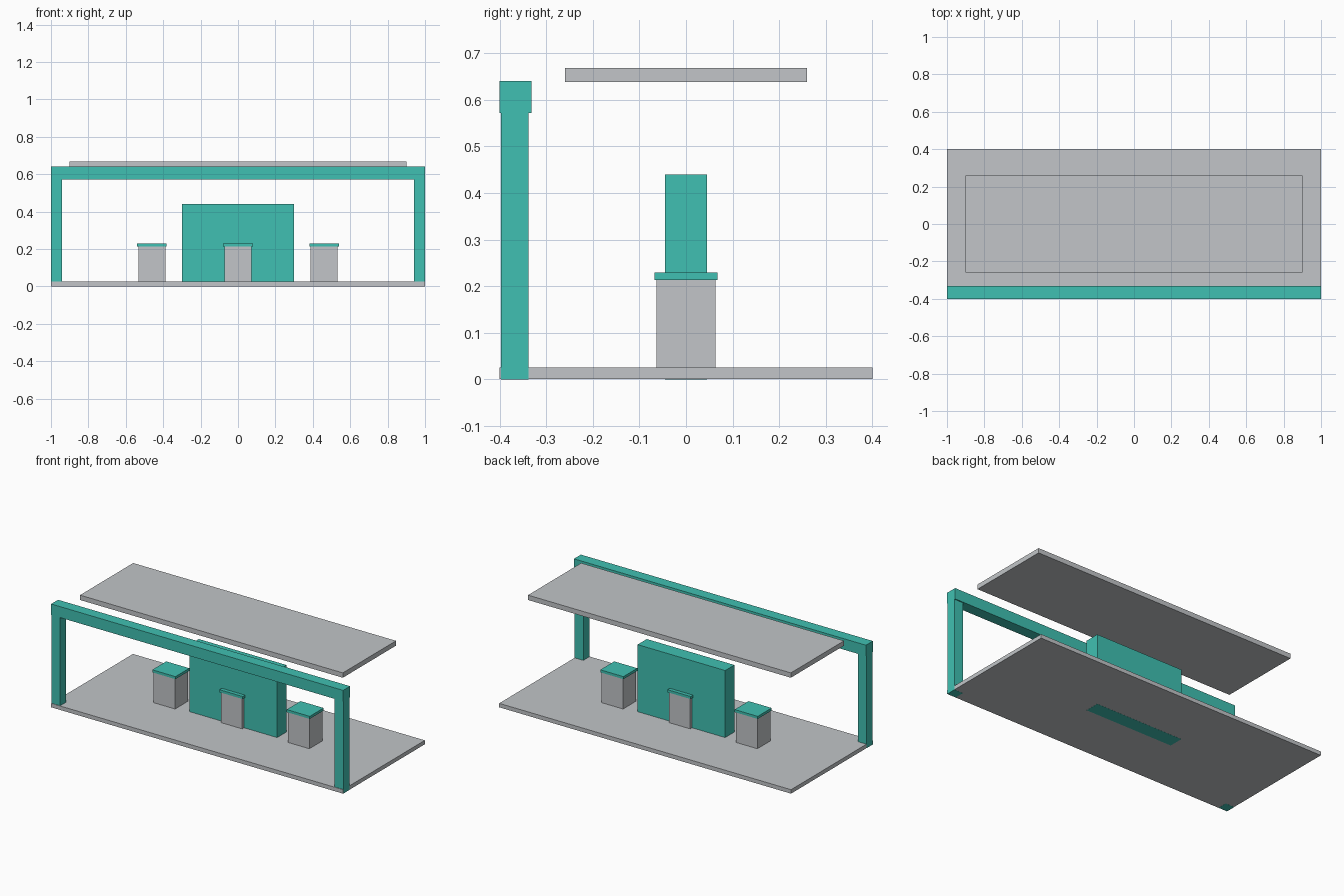
import bpy
import bmesh

if "Cube" in bpy.data.objects:
    bpy.data.objects.remove(bpy.data.objects["Cube"])


def material(name, rgb):
    m = bpy.data.materials.new(name)
    m.diffuse_color = (*rgb, 1.0)
    m.use_nodes = True
    m.node_tree.nodes["Principled BSDF"].inputs["Base Color"].default_value = m.diffuse_color
    return m


teal = material("teal", (0.051, 0.53, 0.445))
grey = material("light grey", (0.539, 0.558, 0.578))


def box(name, mat, x, y, z):
    """Box from (min, max) ranges on each axis."""
    bm = bmesh.new()
    bmesh.ops.create_cube(bm, size=1.0)
    for v in bm.verts:
        for i, (lo, hi) in enumerate((x, y, z)):
            v.co[i] = lo if v.co[i] < 0 else hi
    me = bpy.data.meshes.new(name)
    bm.to_mesh(me)
    bm.free()
    me.materials.append(mat)
    ob = bpy.data.objects.new(name, me)
    bpy.context.collection.objects.link(ob)
    return ob


# Ground slab, a hair inside the posts and wall that run through it
box("base_slab", grey, (-0.9995, 0.9995), (-0.4, 0.4), (0.0005, 0.025))

# Front portal frame
box("front_beam", teal, (-1, 1), (-0.4, -0.332), (0.572, 0.64))
box("left_post", teal, (-1, -0.94), (-0.397, -0.338), (0, 0.575))
box("right_post", teal, (0.94, 1), (-0.397, -0.338), (0, 0.575))

# Floating canopy
box("canopy", grey, (-0.9, 0.9), (-0.26, 0.26), (0.638, 0.668))

# Central wall
box("central_wall", teal, (-0.3, 0.3), (-0.045, 0.045), (0, 0.44))

# Three capped pedestals
for side, cx in (("left", -0.46), ("middle", 0.0), ("right", 0.46)):
    box(side + "_pedestal", grey, (cx - 0.073, cx + 0.073),
        (-0.063, 0.063), (0.02, 0.214))
    box(side + "_pedestal_cap", teal, (cx - 0.079, cx + 0.079),
        (-0.068, 0.068), (0.213, 0.229))
